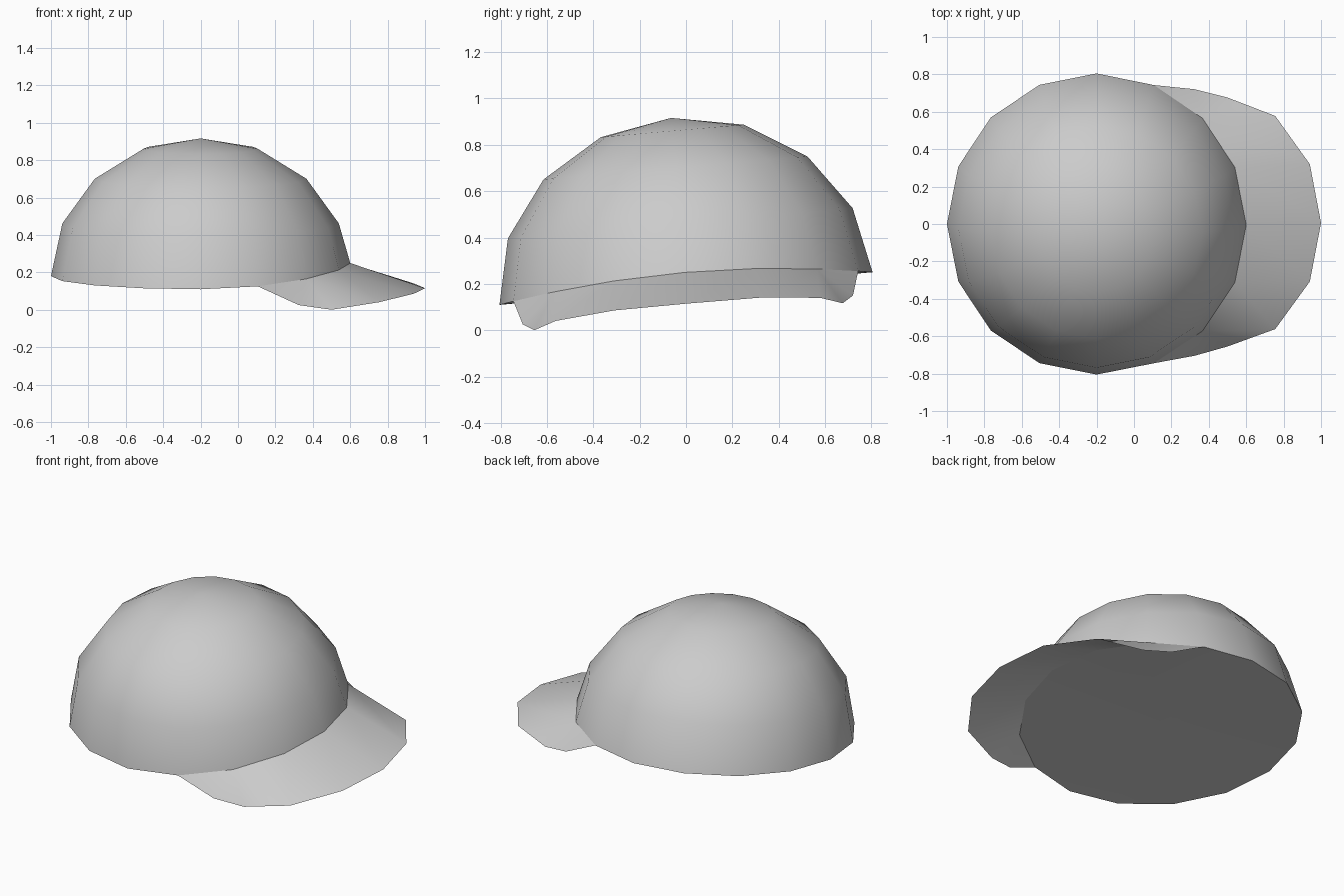
import bpy, bmesh, math
from mathutils import Matrix, Vector

if "Cube" in bpy.data.objects:
    bpy.data.objects.remove(bpy.data.objects["Cube"])

SEGMENTS, RINGS = 16, 4
CENTRE = Vector((-0.2, 0, 0.18))
TILT = Matrix.Rotation(math.radians(5), 4, 'X')

fabric = bpy.data.materials.new("light grey fabric")
fabric.use_nodes = True
grey = (0.6, 0.6, 0.6, 1)
fabric.diffuse_color = grey
fabric.node_tree.nodes["Principled BSDF"].inputs["Base Color"].default_value = grey


def dome_point(ring, segment):
    """Point on the crown; the rim lifts where the brim joins at +x."""
    up = math.pi / 2 * ring / RINGS
    turn = 2 * math.pi * segment / SEGMENTS
    x, y = 0.8 * math.cos(up) * math.cos(turn), 0.808 * math.cos(up) * math.sin(turn)
    z = 0.739 * math.sin(up)
    if ring == 0 and math.cos(turn) > 0:
        z += 0.07 * math.cos(turn) ** 2
    return Vector((x, y, z))


def finish(bm, name):
    """Tilt the part sideways, place it and shade it smooth."""
    bmesh.ops.transform(bm, matrix=Matrix.Translation(CENTRE) @ TILT, verts=bm.verts)
    mesh = bpy.data.meshes.new(name)
    bm.to_mesh(mesh)
    bm.free()
    mesh.materials.append(fabric)
    obj = bpy.data.objects.new(name, mesh)
    bpy.context.collection.objects.link(obj)
    bpy.ops.object.select_all(action='DESELECT')
    obj.select_set(True)
    bpy.context.view_layer.objects.active = obj
    bpy.ops.object.shade_smooth_by_angle(angle=math.radians(40))


# Crown: half dome with a closed underside
bm = bmesh.new()
rings = [[bm.verts.new(dome_point(r, s)) for s in range(SEGMENTS)] for r in range(RINGS)]
apex = bm.verts.new(dome_point(RINGS, 0))
base = bm.verts.new((0, 0, 0.02))
for s in range(SEGMENTS):
    n = (s + 1) % SEGMENTS
    for low, high in zip(rings, rings[1:]):
        bm.faces.new((low[s], low[n], high[n], high[s]))
    bm.faces.new((rings[-1][s], rings[-1][n], apex))
    bm.faces.new((rings[0][n], rings[0][s], base))
finish(bm, "crown")

# Brim: curved sheet from the crown rim to a mirrored outer edge
bm = bmesh.new()
inner = [bm.verts.new(dome_point(0, s)) for s in range(3, -4, -1)]
half = [(0.325, 0.715, 0.087), (0.5, 0.668, 0.058), (0.755, 0.572, 0.09), (0.94, 0.315, 0.113)]
edge = half + [(1, 0, 0.115)] + [(x, -y, z) for x, y, z in reversed(half)]
outer = [inner[0]] + [bm.verts.new(Vector(p) - CENTRE) for p in edge] + [inner[-1]]
joins = [0, 1, 1, 1, 2, 3, 4, 5, 5, 5, 6]
for i in range(len(outer) - 1):
    loop = [outer[i + 1], outer[i], inner[joins[i]], inner[joins[i + 1]]]
    bm.faces.new(list(dict.fromkeys(loop)))
bmesh.ops.recalc_face_normals(bm, faces=bm.faces)
if sum(f.normal.z for f in bm.faces) < 0:
    bmesh.ops.reverse_faces(bm, faces=bm.faces)
finish(bm, "brim")
